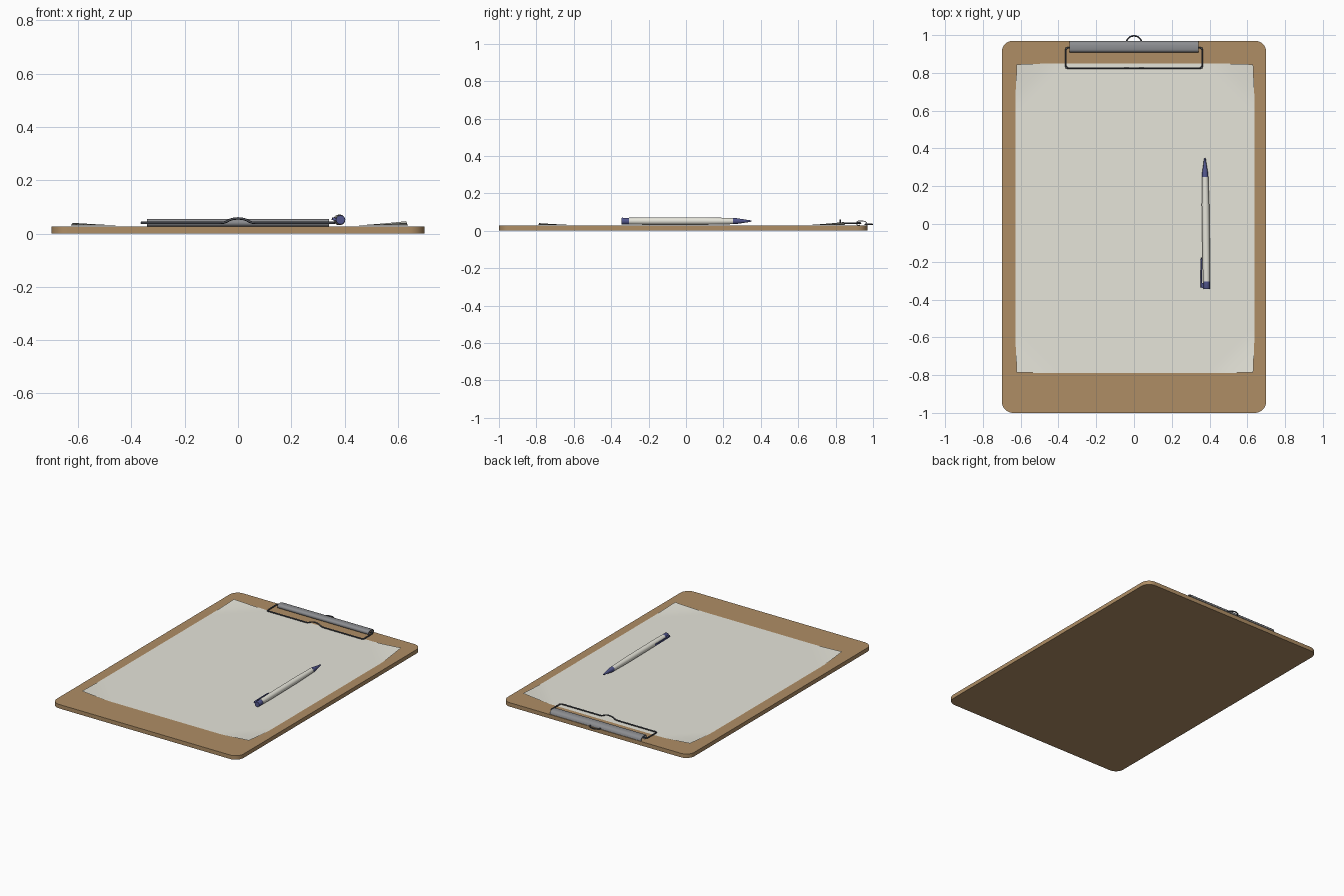
import bpy, bmesh, math
from mathutils import Vector, Matrix

if "Cube" in bpy.data.objects:
    bpy.data.objects.remove(bpy.data.objects["Cube"])


def mat(name, rgb):
    m = bpy.data.materials.new(name)
    m.diffuse_color = (*rgb, 1)
    m.use_nodes = True
    m.node_tree.nodes["Principled BSDF"].inputs["Base Color"].default_value = m.diffuse_color
    return m


BROWN = mat("brown hardboard", (0.43, 0.27, 0.13))
PAPER = mat("off-white paper", (0.79, 0.78, 0.70))
STEEL = mat("grey steel", (0.26, 0.265, 0.28))
WIRE = mat("dark wire", (0.07, 0.075, 0.09))
NAVY = mat("navy plastic", (0.085, 0.095, 0.27))


def finish(name, bm, material, smooth=None):
    bmesh.ops.recalc_face_normals(bm, faces=bm.faces)
    me = bpy.data.meshes.new(name)
    bm.to_mesh(me)
    bm.free()
    me.materials.append(material)
    ob = bpy.data.objects.new(name, me)
    bpy.context.collection.objects.link(ob)
    if smooth:
        bpy.ops.object.select_all(action='DESELECT')
        ob.select_set(True)
        bpy.context.view_layer.objects.active = ob
        bpy.ops.object.shade_smooth_by_angle(angle=math.radians(smooth))
    return ob


def prism(name, pts, vec, material, smooth=None):
    """Extrude a closed outline along vec."""
    bm = bmesh.new()
    f = bm.faces.new([bm.verts.new(p) for p in pts])
    r = bmesh.ops.extrude_face_region(bm, geom=[f], use_keep_orig=True)
    vs = [g for g in r['geom'] if isinstance(g, bmesh.types.BMVert)]
    bmesh.ops.translate(bm, verts=vs, vec=vec)
    return finish(name, bm, material, smooth)


def tube(name, path, r, material, n=8):
    """Sweep a round section along a path."""
    bm = bmesh.new()
    path = [Vector(p) for p in path]
    rings = []
    for i, p in enumerate(path):
        a = (p - path[i - 1]).normalized() if i else None
        b = (path[i + 1] - p).normalized() if i < len(path) - 1 else None
        t = ((a or b) + (b or a)).normalized()
        side = t.cross(Vector((0, 0, 1))).normalized()
        up = side.cross(t)
        k = r / max(0.6, t.dot(a or b))
        rings.append([bm.verts.new(p + side * k * math.cos(2 * math.pi * j / n)
                                   + up * r * math.sin(2 * math.pi * j / n)) for j in range(n)])
    for q, s in zip(rings, rings[1:]):
        for j in range(n):
            bm.faces.new((q[j], q[(j + 1) % n], s[(j + 1) % n], s[j]))
    bm.faces.new(rings[0])
    bm.faces.new(rings[-1])
    return finish(name, bm, material, 50)


def lathe(name, prof, material, xf, n=12):
    """Revolve (y, radius) pairs about the y axis."""
    bm = bmesh.new()
    rings = [[bm.verts.new((r * math.cos(2 * math.pi * j / n), y, r * math.sin(2 * math.pi * j / n)))
              for j in range(n)] for y, r in prof]
    for q, s in zip(rings, rings[1:]):
        for j in range(n):
            bm.faces.new((q[j], q[(j + 1) % n], s[(j + 1) % n], s[j]))
    bm.faces.new(rings[0])
    bm.faces.new(rings[-1])
    bm.transform(xf)
    return finish(name, bm, material, 40)


# board with rounded corners
R = 0.06
outline = []
for cx, cy, a0 in ((0.64, 0.91, 0), (-0.64, 0.91, 90), (-0.64, -0.94, 180), (0.64, -0.94, 270)):
    for k in range(9):
        a = math.radians(a0 + k * 90 / 8)
        outline.append((cx + R * math.cos(a), cy + R * math.sin(a), 0))
prism("board", outline, (0, 0, 0.027), BROWN, 30)

# paper sheet with four lifted corners
X0, X1, Y0, Y1 = -0.628, 0.638, -0.79, 0.85
bm = bmesh.new()
bmesh.ops.create_grid(bm, x_segments=48, y_segments=60, size=0.5)
for v in bm.verts:
    x = X0 + (v.co.x + 0.5) * (X1 - X0)
    y = Y0 + (v.co.y + 0.5) * (Y1 - Y0)
    dx, dy = min(x - X0, X1 - x), min(y - Y0, Y1 - y)
    h = 0.017 if y > 0 and x > 0 else 0.011
    c = max(0, 1 - (dx + dy) / 0.23) ** 1.4
    v.co = (x - math.copysign(0.007 * c, x), y - math.copysign(0.005 * c, y), 0.0295 + h * c)
finish("paper", bm, PAPER, 40)

# clip plate: bent sheet, rolled over the wire at its front edge
T = 0.004
mid = [(0.968, 0.029), (0.966, 0.041), (0.958, 0.049), (0.945, 0.0525), (0.925, 0.0525)]
for k in range(1, 9):
    a = math.radians(90 + k * 28)
    mid.append((0.923 + 0.012 * math.cos(a), 0.0405 + 0.012 * math.sin(a)))
outer, inner = [], []
for i, p in enumerate(mid):
    q, s = Vector(mid[max(i - 1, 0)]), Vector(mid[min(i + 1, len(mid) - 1)])
    d = (s - q).normalized()
    nrm = Vector((-d.y, d.x)) * T / 2
    outer.append(Vector(p) + nrm)
    inner.append(Vector(p) - nrm)
prism("clip_plate", [(-0.342, p.x, p.y) for p in outer + inner[::-1]], (0.684, 0, 0), STEEL, 40)

# wire clamp: rectangular loop with an arch in the middle of the front bar
half = [(0.0, 0.825, 0.057)]
for x, z in ((0.015, 0.056), (0.03, 0.052), (0.043, 0.045), (0.055, 0.041), (0.075, 0.040)):
    half.append((x, 0.825, z))
half += [(0.35, 0.825, 0.040), (0.358, 0.828, 0.040), (0.361, 0.836, 0.040),
         (0.361, 0.923, 0.041), (0.358, 0.930, 0.041), (0.350, 0.933, 0.041), (0.32, 0.933, 0.041)]
path = [(-x, y, z) for x, y, z in half[:0:-1]] + half
tube("wire_clamp", path, 0.0045, WIRE)

# hanging loop behind the clip
ring = [(0.041 * math.cos(math.radians(a)), 0.956 + 0.040 * math.sin(math.radians(a)), 0.0335)
        for a in range(0, 181, 12)]
tube("hanging_loop", ring, 0.004, WIRE)

# pen lying on the paper, slightly turned
xf = Matrix.Translation((0.38, 0, 0.0515)) @ Matrix.Rotation(math.radians(0.8), 4, 'Z')
lathe("pen_body", [(-0.305, 0.0185), (-0.2, 0.020), (0.1, 0.020), (0.25, 0.0165)], PAPER, xf)
lathe("pen_tip", [(0.25, 0.017), (0.27, 0.0155), (0.325, 0.007), (0.342, 0.005), (0.35, 0.002)], NAVY, xf)
lathe("pen_cap", [(-0.345, 0.0165), (-0.342, 0.018), (-0.305, 0.0175)], NAVY, xf)

# pen pocket clip on the left side
clip = prism("pen_clip", [(-0.014, -0.342, -0.005), (-0.031, -0.336, -0.005), (-0.031, -0.19, -0.005),
                          (-0.026, -0.178, -0.005), (-0.021, -0.19, -0.005), (-0.025, -0.20, -0.005),
                          (-0.025, -0.312, -0.005), (-0.014, -0.312, -0.005)], (0, 0, 0.010), NAVY)
clip.data.transform(xf @ Matrix.Rotation(math.radians(8), 4, 'Y'))
